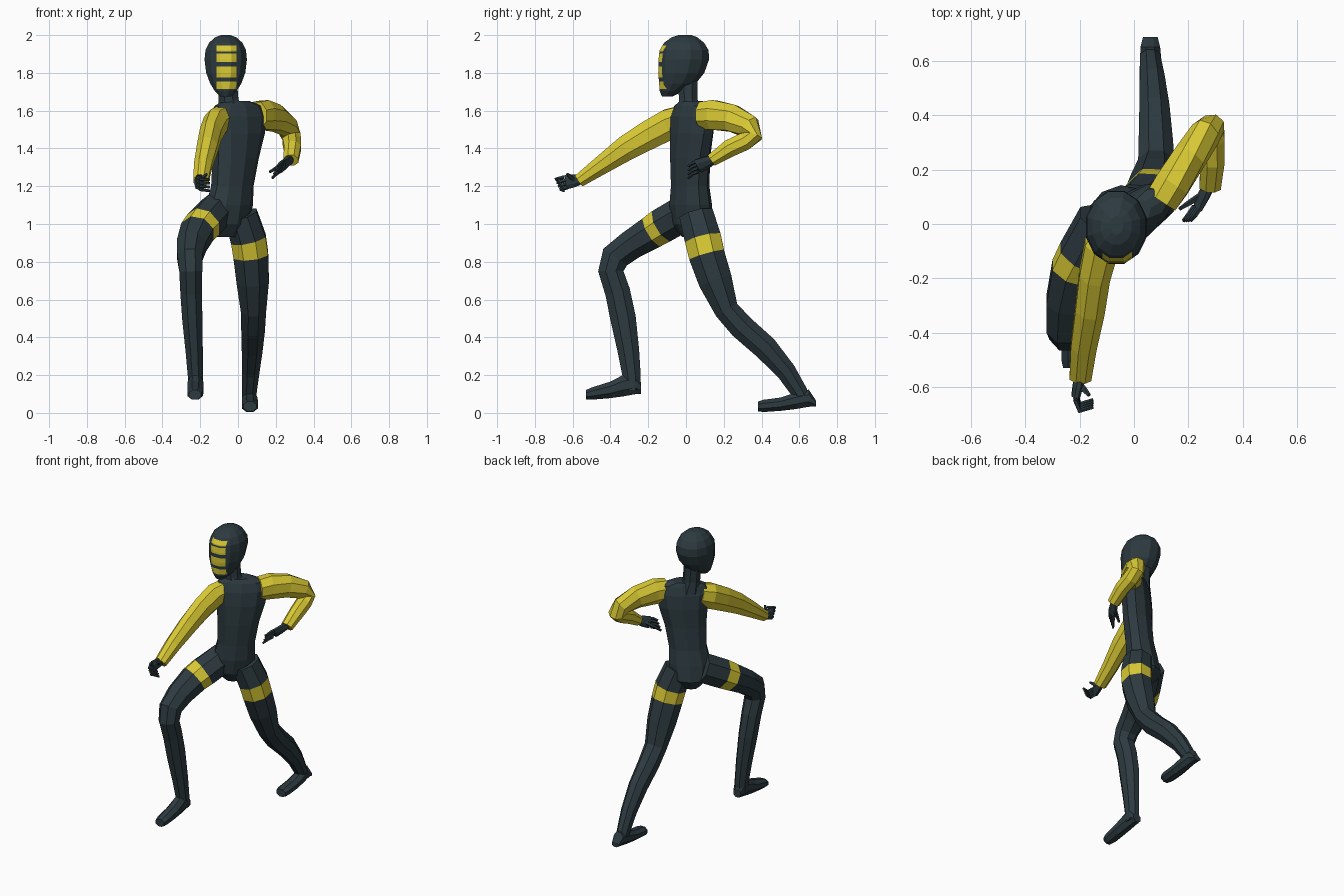
import bpy, bmesh, math
from mathutils import Vector as V

def material(name, rgb):
    m = bpy.data.materials.new(name)
    m.diffuse_color = (*rgb, 1)
    return m

DARK = material("dark slate cloth", (0.026, 0.043, 0.051))
YELLOW = material("bright yellow cloth", (0.70, 0.59, 0.035))
X, Y, Z = V((1, 0, 0)), V((0, 1, 0)), V((0, 0, 1))

def finish(name, bm, mats):
    bmesh.ops.recalc_face_normals(bm, faces=bm.faces)
    me = bpy.data.meshes.new(name)
    bm.to_mesh(me)
    bm.free()
    for m in mats:
        me.materials.append(m)
    ob = bpy.data.objects.new(name, me)
    bpy.context.collection.objects.link(ob)
    return ob

def loft(bm, rings, n=8, ref=X, axis=None, band=()):
    """Skin through rings (x, y, z, radius_a, radius_b); band = yellow segments."""
    pts = [V(r[:3]) for r in rings]
    loops = []
    grow = 1.03 if n < 10 else 1.01
    for i, r in enumerate(rings):
        if axis:
            t = axis
        else:
            t = V()
            if i > 0:
                t += (pts[i] - pts[i - 1]).normalized()
            if i < len(pts) - 1:
                t += (pts[i + 1] - pts[i]).normalized()
            t.normalize()
        u = (ref - t * ref.dot(t)).normalized()
        v = t.cross(u)
        loop = []
        for k in range(n):
            a = 2 * math.pi * (k + 0.5) / n
            p = pts[i] + (u * math.cos(a) * r[3] + v * math.sin(a) * r[4]) * grow
            loop.append(bm.verts.new(p))
        loops.append(loop)
    for i in range(len(loops) - 1):
        for k in range(n):
            j = (k + 1) % n
            f = bm.faces.new((loops[i][k], loops[i][j], loops[i + 1][j], loops[i + 1][k]))
            f.material_index = 1 if i in band else 0
    bm.faces.new(loops[0])
    bm.faces.new(loops[-1])

def part(name, rings, mats=(DARK, YELLOW), **kw):
    bm = bmesh.new()
    loft(bm, rings, **kw)
    return finish(name, bm, mats)

# Torso, twisted towards the forward arm
part("torso", [
    (-.06, .03, .93, .05, .05), (-.06, .035, 1.0, .12, .10),
    (-.045, .025, 1.10, .135, .10), (-.03, .022, 1.2, .122, .09),
    (-.012, .022, 1.35, .135, .09), (0, .03, 1.48, .16, .09),
    (.002, .032, 1.57, .175, .08), (.005, .035, 1.625, .15, .062),
    (-.01, .028, 1.65, .08, .05)],
    n=10, ref=V((.82, .57, 0)), axis=Z)

# Neck
part("neck", [(-.03, .02, 1.58, .075, .065), (-.05, .012, 1.66, .055, .052),
              (-.06, .01, 1.78, .055, .055)], axis=Z)

# Head with yellow face stripes cut into the front
bm = bmesh.new()
loft(bm, [
    (-.065, -.10, 1.675, .03, .028), (-.065, -.075, 1.705, .06, .066),
    (-.065, -.045, 1.745, .085, .10), (-.065, -.025, 1.80, .106, .125),
    (-.065, -.012, 1.87, .115, .137), (-.065, -.01, 1.92, .11, .133),
    (-.065, -.01, 1.96, .09, .108), (-.065, -.008, 1.988, .058, .07),
    (-.065, -.005, 2.0, .025, .035)], n=12, axis=Z)
bm.normal_update()
stripes = [(1.715, 1.755), (1.775, 1.833), (1.857, 1.903), (1.913, 1.945)]
cuts = [((0, 0, z), Z) for s in stripes for z in s]
cuts += [((x, 0, 0), X) for x in (-.115, -.008)]
for co, no in cuts:
    front = [f for f in bm.faces if f.normal.y < -.25]
    geom = front + list({e for f in front for e in f.edges}) + list({v for f in front for v in f.verts})
    bmesh.ops.bisect_plane(bm, geom=geom, plane_co=co, plane_no=no)
    bm.normal_update()
for f in bm.faces:
    c = f.calc_center_median()
    if f.normal.y < -.25 and -.115 < c.x < -.008 and any(a < c.z < b for a, b in stripes):
        f.material_index = 1
finish("head", bm, (DARK, YELLOW))

# Legs with a yellow thigh band
part("front_leg", [
    (-.115, .01, 1.07, .095, .10), (-.185, -.12, .995, .098, .098),
    (-.215, -.175, .96, .094, .092), (-.245, -.29, .89, .082, .082),
    (-.255, -.375, .825, .07, .08), (-.25, -.398, .75, .064, .07),
    (-.248, -.362, .64, .06, .07), (-.242, -.333, .50, .056, .071),
    (-.232, -.305, .33, .048, .06), (-.225, -.287, .19, .042, .05),
    (-.225, -.285, .12, .04, .045)], band=(1,))
part("back_leg", [
    (.015, .055, 1.05, .09, .095), (.055, .09, .92, .098, .102),
    (.068, .11, .835, .097, .10), (.078, .155, .70, .09, .094),
    (.082, .215, .545, .07, .068), (.08, .295, .455, .066, .07),
    (.075, .42, .345, .058, .068), (.067, .53, .22, .048, .055),
    (.06, .60, .11, .04, .046), (.06, .62, .065, .038, .04)], band=(1,))

# Feet
part("front_foot", [
    (-.228, -.53, .096, .034, .026), (-.227, -.50, .102, .042, .034),
    (-.225, -.40, .122, .044, .046), (-.225, -.33, .145, .043, .06),
    (-.225, -.265, .155, .04, .058), (-.225, -.237, .13, .03, .03)], axis=Y)
part("back_foot", [
    (.063, .38, .034, .036, .027), (.063, .41, .037, .045, .034),
    (.063, .50, .046, .045, .037), (.062, .58, .064, .043, .046),
    (.06, .65, .078, .038, .048), (.06, .688, .05, .028, .016)], axis=Y)

# Sleeves
part("front_sleeve", [
    (-.085, -.02, 1.555, .06, .075), (-.12, -.085, 1.53, .066, .085),
    (-.145, -.19, 1.475, .06, .08), (-.162, -.315, 1.403, .057, .07),
    (-.185, -.45, 1.31, .05, .052), (-.197, -.567, 1.228, .042, .036)], mats=(YELLOW,))
part("back_sleeve", [
    (.10, .085, 1.575, .065, .075), (.14, .145, 1.577, .068, .082),
    (.205, .245, 1.56, .062, .075), (.262, .33, 1.515, .056, .066),
    (.282, .355, 1.465, .052, .05), (.285, .31, 1.437, .051, .05),
    (.288, .23, 1.40, .047, .049), (.28, .135, 1.337, .041, .035)], mats=(YELLOW,))

# Hands: palm, four fingers and a thumb
def hand(name, wrist, palm, tips, thumb, spread, bend):
    bm = bmesh.new()
    w, p, t, s, b = V(wrist), V(palm), V(tips), V(spread), V(bend)
    ref = s.normalized()
    loft(bm, [(*w, .026, .02), (*w.lerp(p, .5), .036, .02), (*p, .04, .016)], ref=ref)
    for k in (-1.5, -.5, .5, 1.5):
        o = s * k
        loft(bm, [(*(p + o), .010, .010), (*(b + o), .010, .010),
                  (*(t + o * 1.1), .007, .007)], n=5, ref=ref)
    q = w.lerp(p, .4)
    th = V(thumb)
    loft(bm, [(*q, .014, .014), (*q.lerp(th, .6), .011, .011), (*th, .007, .007)], n=5, ref=ref)
    finish(name, bm, (DARK,))

hand("front_hand", (-.197, -.555, 1.235), (-.215, -.635, 1.222), (-.15, -.66, 1.205),
     (-.165, -.63, 1.265), (0, -.008, .018), (-.2, -.675, 1.21))
hand("back_hand", (.278, .145, 1.342), (.235, .065, 1.307), (.195, .012, 1.275),
     (.168, .055, 1.275), (.008, .0, .019), (.215, .035, 1.295))
